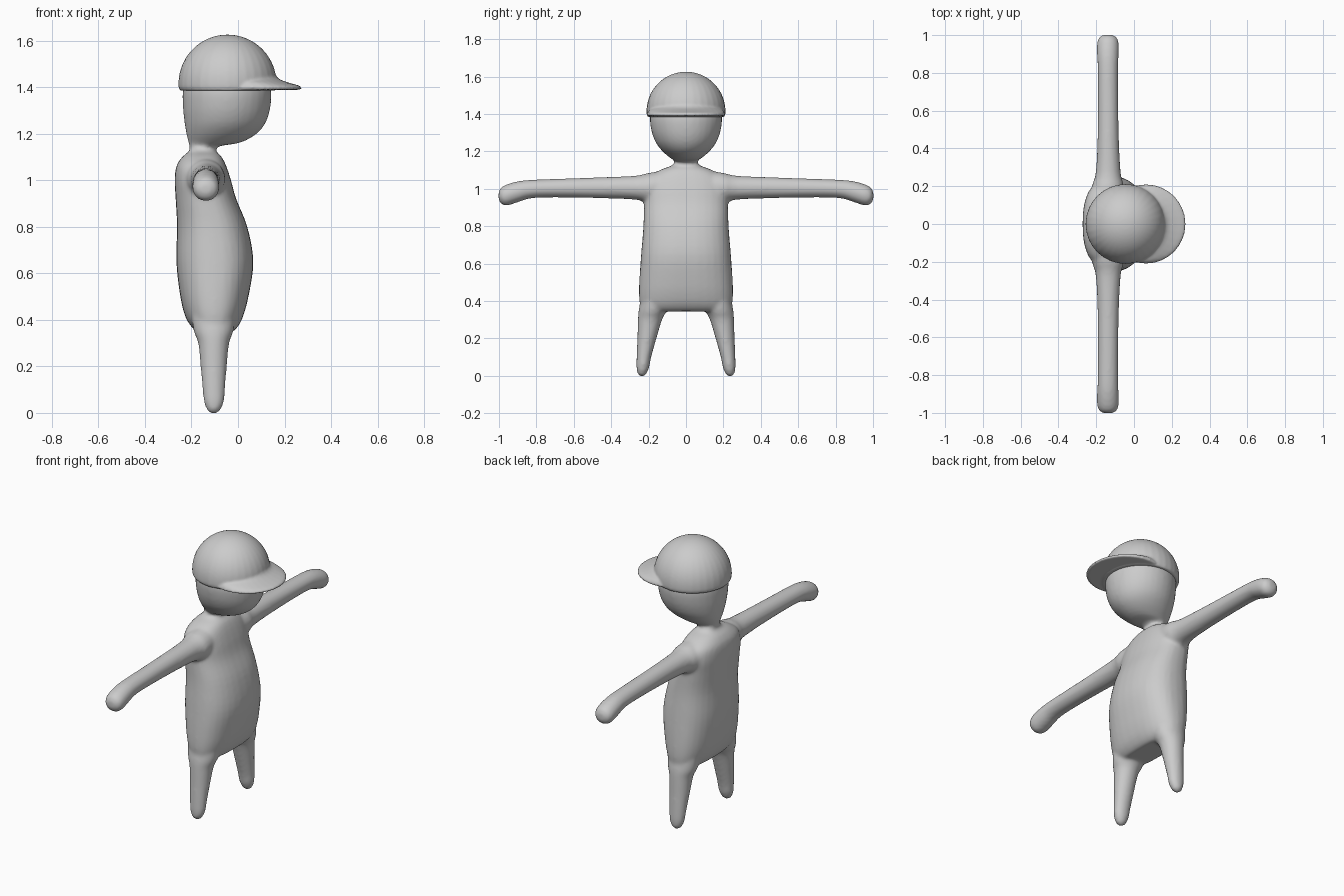
import bpy, bmesh, math
from mathutils import Vector

grey = bpy.data.materials.new("plain grey")
grey.diffuse_color = (0.6, 0.6, 0.6, 1)
SEG = 32


def smooth_rows(rows, steps=4):
    """Catmull-Rom interpolation between cross-section rows."""
    out = []
    for i in range(len(rows) - 1):
        p = [rows[max(i - 1, 0)], rows[i], rows[i + 1], rows[min(i + 2, len(rows) - 1)]]
        for s in range(steps):
            t = s / steps
            out.append([0.5 * (2 * b + (c - a) * t + (2 * a - 5 * b + 4 * c - d) * t * t
                               + (3 * b - a - 3 * c + d) * t ** 3) for a, b, c, d in zip(*p)])
    return out + [list(rows[-1])]


def loft(bm, rows, axis="z", power=2.0, steps=4):
    """Rows are (position along axis, min u, max u, min v, max v)."""
    rings = []
    for h, u0, u1, v0, v1 in smooth_rows(rows, steps):
        ring = []
        for k in range(SEG):
            a = 2 * math.pi * k / SEG
            c, s = math.cos(a), math.sin(a)
            u = (u0 + u1) / 2 + (u1 - u0) / 2 * math.copysign(abs(c) ** (2 / power), c)
            v = (v0 + v1) / 2 + (v1 - v0) / 2 * math.copysign(abs(s) ** (2 / power), s)
            ring.append(bm.verts.new((u, v, h) if axis == "z" else (u, h, v)))
        rings.append(ring)
    for r, q in zip(rings, rings[1:]):
        for k in range(SEG):
            n = (k + 1) % SEG
            bm.faces.new((r[k], r[n], q[n], q[k]))
    bm.faces.new(rings[0][::-1])
    bm.faces.new(rings[-1])


def finish(bm, name):
    bmesh.ops.recalc_face_normals(bm, faces=bm.faces)
    mesh = bpy.data.meshes.new(name)
    bm.to_mesh(mesh)
    bm.free()
    mesh.materials.append(grey)
    mesh.shade_smooth()
    obj = bpy.data.objects.new(name, mesh)
    bpy.context.collection.objects.link(obj)
    return obj


def blend(obj, voxel, rounds):
    """Fuse overlapping parts into one soft skin."""
    m = obj.modifiers.new("fuse", "REMESH")
    m.mode = "VOXEL"
    m.voxel_size = voxel
    m.use_smooth_shade = True
    s = obj.modifiers.new("soften", "SMOOTH")
    s.factor = 0.5
    s.iterations = rounds


# Body: torso, neck, head, arms and legs fused together
bm = bmesh.new()
torso = [(0.345, -0.17, -0.03, 0.225), (0.365, -0.195, -0.005, 0.24), (0.41, -0.225, 0.02, 0.25),
         (0.5, -0.248, 0.045, 0.25), (0.65, -0.265, 0.066, 0.24), (0.8, -0.262, 0.04, 0.228),
         (0.92, -0.268, -0.008, 0.225), (1.0, -0.272, -0.03, 0.225), (1.06, -0.265, -0.05, 0.2),
         (1.1, -0.24, -0.07, 0.14), (1.125, -0.21, -0.095, 0.075), (1.15, -0.207, -0.1, 0.054)]
loft(bm, [(z, a, b, -w, w) for z, a, b, w in torso], power=2.4)

head = [(1.12, -0.207, -0.1, 0.05), (1.145, -0.208, -0.085, 0.055), (1.162, -0.213, 0.01, 0.08),
        (1.2, -0.222, 0.08, 0.125), (1.25, -0.23, 0.12, 0.163), (1.32, -0.237, 0.14, 0.187),
        (1.4, -0.235, 0.14, 0.19), (1.48, -0.2, 0.1, 0.15)]
loft(bm, [(z, a, b, -w, w) for z, a, b, w in head])

arm = [(0.1, -0.225, -0.06, 0.92, 1.1), (0.2, -0.222, -0.055, 0.925, 1.085),
       (0.27, -0.203, -0.07, 0.942, 1.07), (0.45, -0.193, -0.08, 0.95, 1.062),
       (0.7, -0.191, -0.084, 0.954, 1.053), (0.83, -0.192, -0.084, 0.949, 1.048),
       (0.9, -0.196, -0.081, 0.928, 1.04), (0.96, -0.195, -0.081, 0.91, 1.023),
       (0.99, -0.182, -0.094, 0.922, 1.005), (1.002, -0.158, -0.118, 0.945, 0.98)]
leg = [(-0.002, -0.118, -0.092, 0.222, 0.248), (0.015, -0.134, -0.074, 0.209, 0.26),
       (0.05, -0.147, -0.06, 0.196, 0.265), (0.1, -0.152, -0.056, 0.186, 0.264),
       (0.2, -0.161, -0.048, 0.158, 0.26), (0.3, -0.171, -0.038, 0.128, 0.257),
       (0.35, -0.19, -0.02, 0.105, 0.253), (0.42, -0.2, -0.01, 0.1, 0.24)]
for side in (1, -1):
    loft(bm, [(side * y, a, b, c, d) for y, a, b, c, d in arm], axis="y")
    loft(bm, [(z, a, b, side * c, side * d) for z, a, b, c, d in leg])
blend(finish(bm, "body"), 0.01, 6)

# Cap: round crown with a flared brim
bm = bmesh.new()
crown = [(1.385, -0.247, 0.157, 0.204)]
for i in range(15):
    a = math.radians(-5 + 94 * i / 14)
    r = 0.211 * math.cos(a)
    crown.append((1.415 + 0.211 * math.sin(a), -0.045 - r, -0.045 + r, r))
loft(bm, [(z, a, b, -w, w) for z, a, b, w in crown], steps=2)
brim = [(1.389, -0.14, 0.266, 0.204), (1.396, -0.145, 0.275, 0.211), (1.407, -0.14, 0.262, 0.206),
        (1.42, -0.12, 0.217, 0.197), (1.435, -0.1, 0.178, 0.17), (1.46, -0.08, 0.155, 0.11)]
loft(bm, [(z, a, b, -w, w) for z, a, b, w in brim])
blend(finish(bm, "cap"), 0.007, 3)
